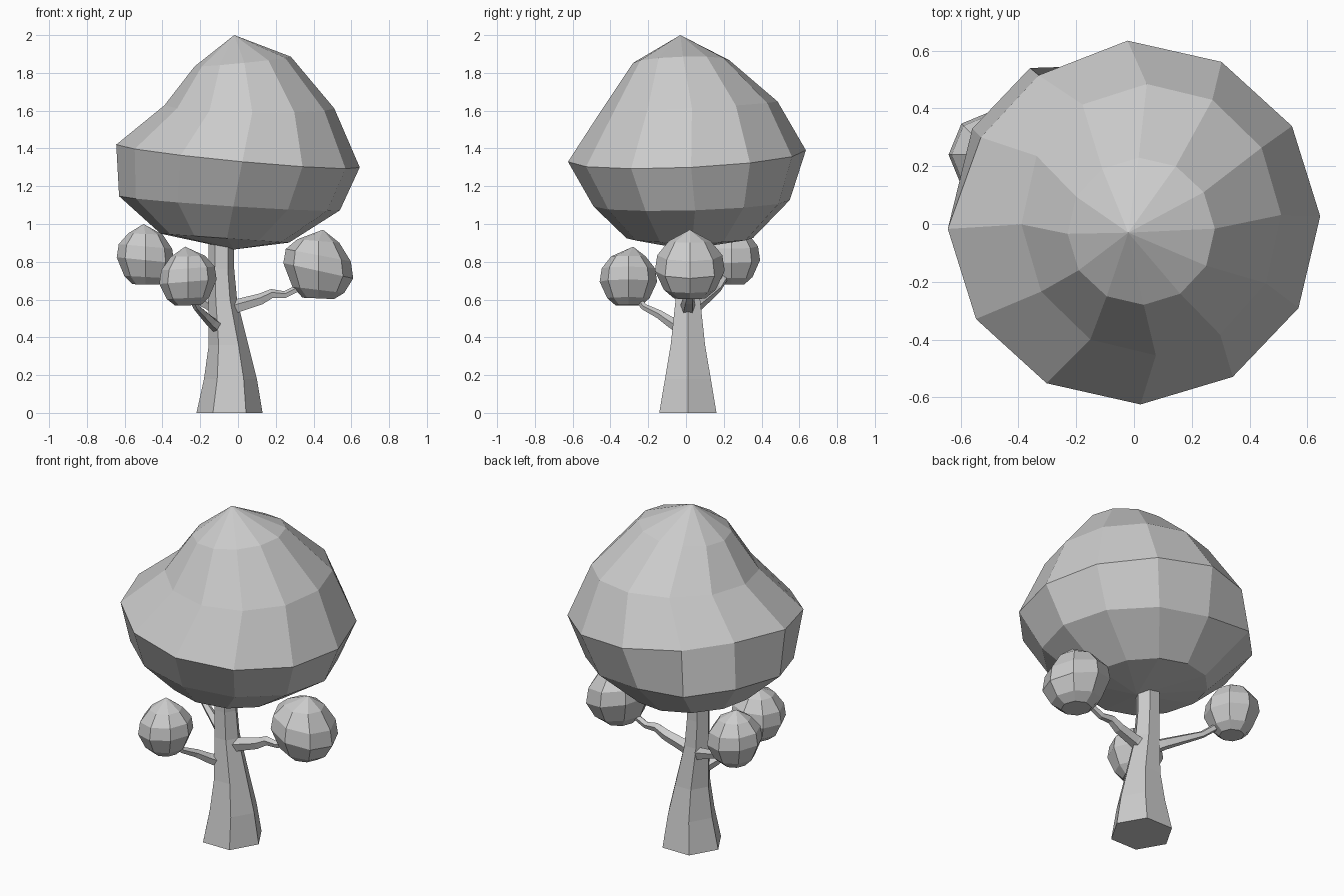
import bpy, bmesh
from math import cos, sin, radians, pi
from mathutils import Vector

if "Cube" in bpy.data.objects:
    bpy.data.objects.remove(bpy.data.objects["Cube"])


def skin(name, rings, top=None, bottom=None):
    """Bridge equal-sized rings (bottom to top); close with a point or a flat cap."""
    bm = bmesh.new()
    loops = [[bm.verts.new(p) for p in r] for r in rings]
    n = len(loops[0])
    for a, b in zip(loops, loops[1:]):
        for i in range(n):
            j = (i + 1) % n
            bm.faces.new((a[i], a[j], b[j], b[i]))
    for loop, tip in ((loops[0], bottom), (loops[-1], top)):
        if tip is None:
            bm.faces.new(loop)
        else:
            v = bm.verts.new(tip)
            for i in range(n):
                bm.faces.new((loop[i], loop[(i + 1) % n], v))
    bmesh.ops.recalc_face_normals(bm, faces=bm.faces)
    me = bpy.data.meshes.new(name)
    bm.to_mesh(me)
    bm.free()
    ob = bpy.data.objects.new(name, me)
    bpy.context.collection.objects.link(ob)
    return ob


def tilted_ring(n, cx, cy, z, rx, ry, sx=0, sy=0, turn=0):
    """Horizontal ellipse whose height slopes by sx, sy."""
    pts = []
    for i in range(n):
        a = radians(turn) + 2 * pi * i / n
        dx, dy = rx * cos(a), ry * sin(a)
        pts.append(Vector((cx + dx, cy + dy, z + sx * dx + sy * dy)))
    return pts


# Main canopy: twelve sides, leaning outwards to the left
crown = [tilted_ring(12, *r, turn=2) for r in (
    (-0.07, 0.02, 0.925, 0.34, 0.335, -0.07, 0.0),
    (-0.045, 0.03, 1.11, 0.585, 0.52, -0.065, 0.03),
    (0.0, 0.005, 1.36, 0.645, 0.63, -0.095, 0.045),
    (0.06, 0.015, 1.62, 0.45, 0.47, -0.02, 0.06),
    (0.025, -0.025, 1.86, 0.255, 0.255, 0.10, 0.03))]
# back-left dent, where the lower ring sticks out past the rim
crown[1][4] = Vector((-0.36, 0.54, 1.15))
crown[1][5] = Vector((-0.56, 0.33, 1.17))
crown[2][4] = Vector((-0.33, 0.515, 1.41))
crown[2][5] = Vector((-0.53, 0.30, 1.43))
skin("main_canopy", crown, (-0.02, -0.03, 2.0), (-0.02, 0.0, 0.865))

# Trunk: tapered hexagon with a slight bend
skin("trunk", [tilted_ring(6, cx, 0.01, z, r, r) for z, cx, r in (
    (0, -0.045, 0.175), (0.18, -0.04, 0.14), (0.36, -0.05, 0.105),
    (0.60, -0.08, 0.075), (0.76, -0.088, 0.068), (0.91, -0.088, 0.068))])

# Small leaf clusters: name, centre xy, tip, bottom z, radius, slope x, slope y
PROFILE = ((0.03, 0.45), (0.15, 0.74), (0.42, 1.0), (0.64, 0.93), (0.84, 0.6))
for name, cx, cy, tip, z0, r, sx, sy in (
        ("right_leaf_cluster", 0.425, 0.02, (0.45, 0.02, 0.97), 0.595, 0.185, -0.22, 0.0),
        ("front_leaf_cluster", -0.265, -0.305, (-0.28, -0.28, 0.88), 0.56, 0.152, 0.08, 0.0),
        ("back_leaf_cluster", -0.49, 0.24, (-0.50, 0.24, 1.0), 0.67, 0.152, -0.1, 0.0)):
    h = tip[2] - z0
    rings = [tilted_ring(8, cx, cy, z0 + f * h, k * r, k * r, sx * k * k, sy * k * k)
             for f, k in PROFILE]
    skin(name, rings, tip)


# Branches: five-sided bent tapers
def branch(name, path, r0, r1):
    pts = [Vector(p) for p in path]
    rings = []
    for i, p in enumerate(pts):
        d = (pts[min(i + 1, len(pts) - 1)] - pts[max(i - 1, 0)]).normalized()
        side = d.cross(Vector((0, 0, 1))).normalized()
        up = side.cross(d)
        r = r0 + (r1 - r0) * min(1, i / (len(pts) - 2))
        rings.append([p + r * (cos(2 * pi * k / 5) * up + sin(2 * pi * k / 5) * side)
                      for k in range(5)])
    skin(name, rings)


branch("right_branch", ((-0.06, 0.01, 0.54), (0.0, 0.01, 0.565), (0.12, 0.015, 0.60),
                        (0.18, 0.02, 0.63), (0.25, 0.02, 0.625), (0.38, 0.02, 0.69)), 0.045, 0.02)
branch("front_branch", ((-0.10, -0.03, 0.45), (-0.14, -0.08, 0.48), (-0.18, -0.14, 0.52),
                        (-0.22, -0.22, 0.56), (-0.26, -0.29, 0.64)), 0.035, 0.018)
branch("back_branch", ((-0.10, 0.03, 0.55), (-0.16, 0.07, 0.58), (-0.25, 0.12, 0.62),
                       (-0.34, 0.17, 0.66), (-0.46, 0.23, 0.76)), 0.04, 0.02)
